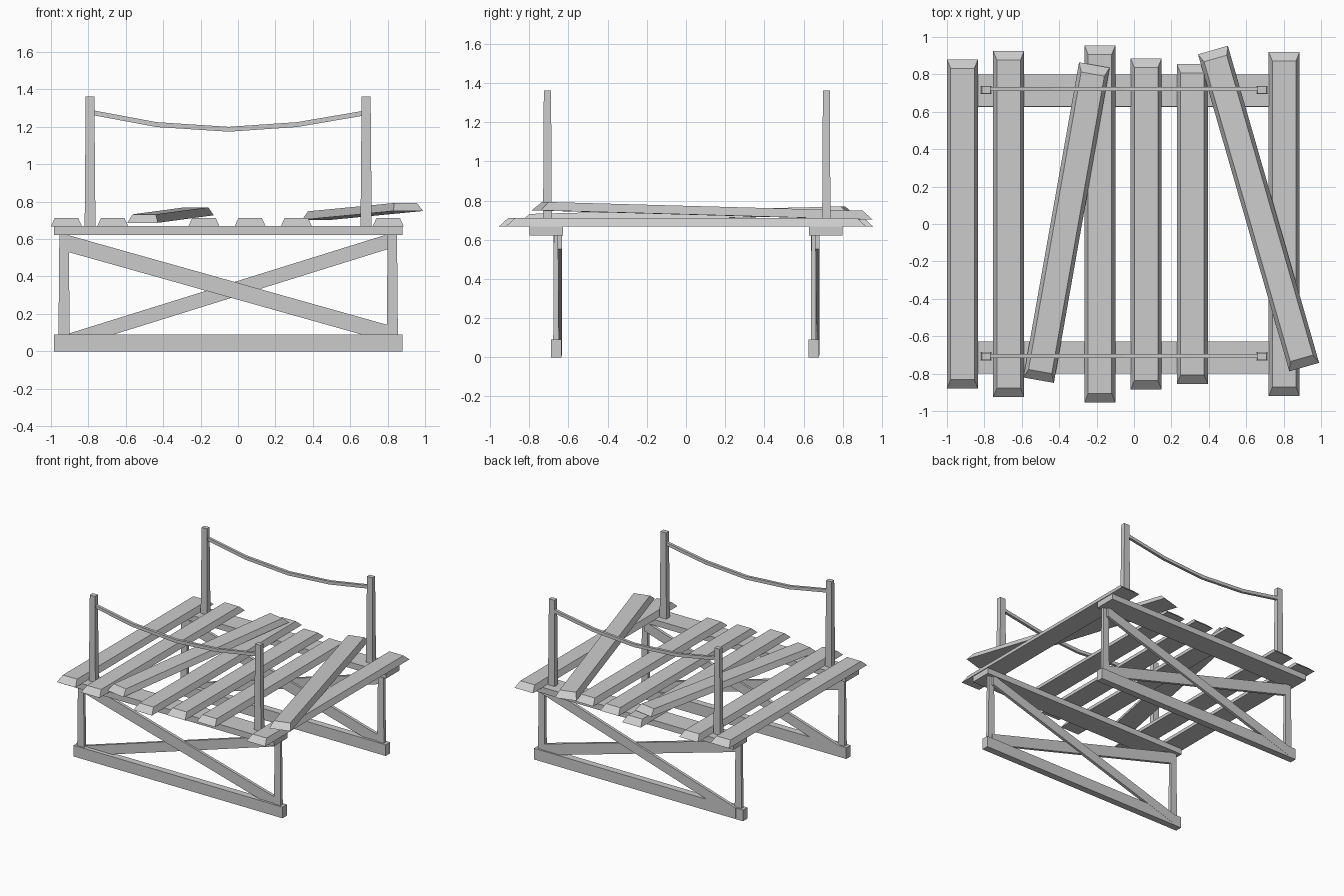
import bpy, bmesh
from mathutils import Vector

if "Cube" in bpy.data.objects:
    bpy.data.objects.remove(bpy.data.objects["Cube"])

BOX_FACES = [(3, 2, 1, 0), (4, 5, 6, 7), (0, 1, 5, 4),
             (1, 2, 6, 5), (2, 3, 7, 6), (3, 0, 4, 7)]


def make(name, verts, faces):
    me = bpy.data.meshes.new(name)
    me.from_pydata(verts, [], faces)
    bm = bmesh.new()
    bm.from_mesh(me)
    bmesh.ops.recalc_face_normals(bm, faces=bm.faces)
    bm.to_mesh(me)
    bm.free()
    ob = bpy.data.objects.new(name, me)
    bpy.context.collection.objects.link(ob)
    return ob


def box(name, x, y, z, inset=(0, 0)):
    """Box from ranges; inset narrows the top face."""
    verts = []
    for k, h in enumerate(z):
        dx, dy = inset[0] * k, inset[1] * k
        verts += [(x[0] + dx, y[0] + dy, h), (x[1] - dx, y[0] + dy, h),
                  (x[1] - dx, y[1] - dy, h), (x[0] + dx, y[1] - dy, h)]
    return make(name, verts, BOX_FACES)


def plank(name, front, back, width=0.166, height=0.044):
    """Plank with sloped sides between two bottom end points."""
    a, b = Vector(front), Vector(back)
    d = (b - a).normalized()
    side = d.cross(Vector((0, 0, 1))).normalized()
    up = side.cross(d)
    verts = []
    for h, end, edge in ((0, 0, 0), (height, 0.048, 0.02)):
        w = width / 2 - edge
        p, q = a + d * end + up * h, b - d * end + up * h
        verts += [p - side * w, p + side * w, q + side * w, q - side * w]
    return make(name, verts, BOX_FACES)


def sweep(name, path, half_y, half_z):
    """Rectangular section carried along a path of (x, y, z) points."""
    verts, faces = [], []
    for x, y, z in path:
        verts += [(x, y - half_y, z - half_z), (x, y + half_y, z - half_z),
                  (x, y + half_y, z + half_z), (x, y - half_y, z + half_z)]
    for i in range(len(path) - 1):
        for j in range(4):
            k = (j + 1) % 4
            faces.append((4 * i + j, 4 * i + k, 4 * i + 4 + k, 4 * i + 4 + j))
    n = len(verts)
    faces += [(3, 2, 1, 0), (n - 4, n - 3, n - 2, n - 1)]
    return make(name, verts, faces)


# straight deck planks: centre x, half length
for i, (x, h) in enumerate([(-0.917, 0.88), (-0.67, 0.925), (-0.182, 0.955),
                            (0.065, 0.885), (0.312, 0.855), (0.803, 0.92)]):
    plank(f"deck_plank_{i + 1}", (x, -h, 0.668), (x, h, 0.668))

# loose planks lying askew on the deck
plank("loose_plank_left", (-0.51, -0.835, 0.687), (-0.212, 0.85, 0.727))
plank("loose_plank_right", (0.91, -0.765, 0.75), (0.422, 0.93, 0.703))

for side, dy, beam, post, rope_y in (
        ("front", 0, (-0.80, -0.628), (-0.73, -0.685), -0.705),
        ("back", 1.315, (0.628, 0.80), (0.695, 0.738), 0.722)):
    # deck support and ground beam
    box(f"{side}_deck_beam", (-0.985, 0.88), beam, (0.622, 0.67))
    box(f"{side}_ground_beam", (-0.985, 0.88), (-0.69 + dy, -0.635 + dy), (0, 0.09))
    # legs
    for end, x in (("left", (-0.96, -0.90)), ("right", (0.795, 0.855))):
        box(f"{side}_{end}_leg", x, (-0.678 + dy, -0.65 + dy), (0.08, 0.63), (0.005, 0.003))
    # crossed braces
    sweep(f"{side}_falling_brace",
          [(-0.93, -0.665 + dy, 0.582), (0.82, -0.659 + dy, 0.09)], 0.012, 0.045)
    sweep(f"{side}_rising_brace",
          [(-0.92, -0.646 + dy, 0.05), (0.82, -0.646 + dy, 0.592)], 0.012, 0.04)
    # railing posts
    for end, x in (("left", (-0.82, -0.762)), ("right", (0.655, 0.715))):
        box(f"{side}_{end}_post", x, post, (0.665, 1.362), (0.006, 0.004))
    # sagging rope
    sweep(f"{side}_rope", [(x, rope_y, z) for x, z in (
        (-0.79, 1.278), (-0.435, 1.212), (-0.05, 1.187),
        (0.315, 1.212), (0.685, 1.275))], 0.011, 0.013)
